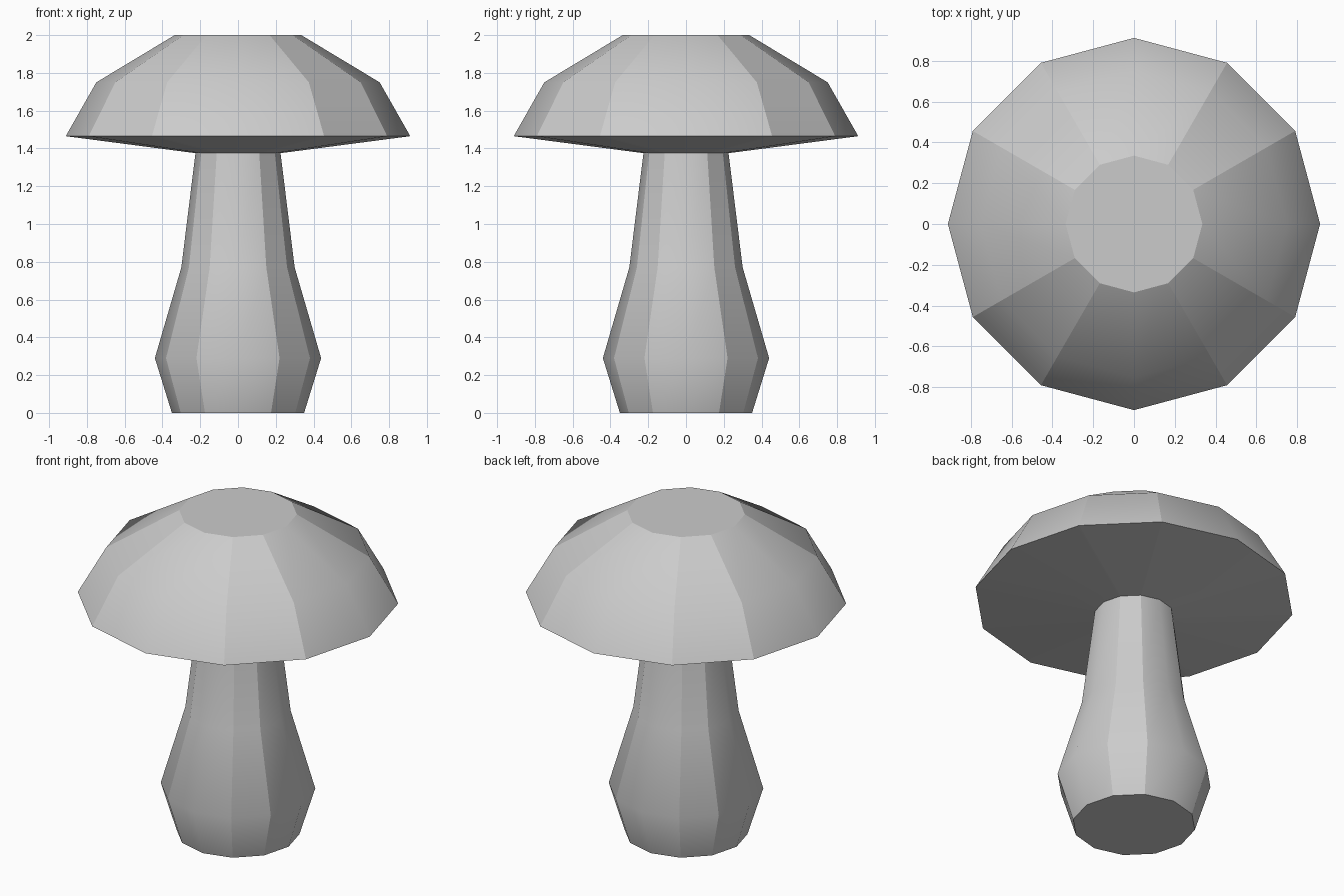
import bpy
import bmesh
from math import cos, sin, tau

SIDES = 12

cube = bpy.data.objects.get("Cube")
if cube:
    bpy.data.objects.remove(cube, do_unlink=True)

grey = bpy.data.materials.new("plain grey")
grey.use_nodes = True
grey.diffuse_color = (0.6, 0.6, 0.6, 1)
bsdf = grey.node_tree.nodes["Principled BSDF"]
bsdf.inputs["Base Color"].default_value = grey.diffuse_color
bsdf.inputs["Roughness"].default_value = 0.9


def lathe(name, profile, creased_rings):
    """Turn a (radius, height) profile, listed bottom to top, into a capped solid."""
    bm = bmesh.new()
    rings = []
    for radius, z in profile:
        angles = [tau * i / SIDES for i in range(SIDES)]
        rings.append([bm.verts.new((radius * cos(a), radius * sin(a), z)) for a in angles])
    for low, high in zip(rings, rings[1:]):
        for i in range(SIDES):
            j = (i + 1) % SIDES
            bm.faces.new((low[i], low[j], high[j], high[i]))
    bm.faces.new(reversed(rings[0]))
    bm.faces.new(rings[-1])
    for face in bm.faces:
        face.smooth = True

    # Crease the rims, and every upright edge that is not on an axis
    for k in creased_rings:
        for i in range(SIDES):
            bm.edges.get((rings[k][i], rings[k][(i + 1) % SIDES])).smooth = False
    for low, high in zip(rings, rings[1:]):
        for i in range(SIDES):
            if i % 3:
                bm.edges.get((low[i], high[i])).smooth = False

    mesh = bpy.data.meshes.new(name)
    bm.to_mesh(mesh)
    bm.free()
    mesh.materials.append(grey)
    obj = bpy.data.objects.new(name, mesh)
    bpy.context.collection.objects.link(obj)
    return obj


# Stem: bulging foot tapering up to the cap
lathe("stem", [(0.35, 0), (0.44, 0.29), (0.3, 0.77), (0.225, 1.377)], (0, 3))

# Cap: shallow underside, sloping dome, flat top
lathe("cap", [(0.225, 1.375), (0.912, 1.465), (0.75, 1.75), (0.335, 2)], (0, 1, 3))
